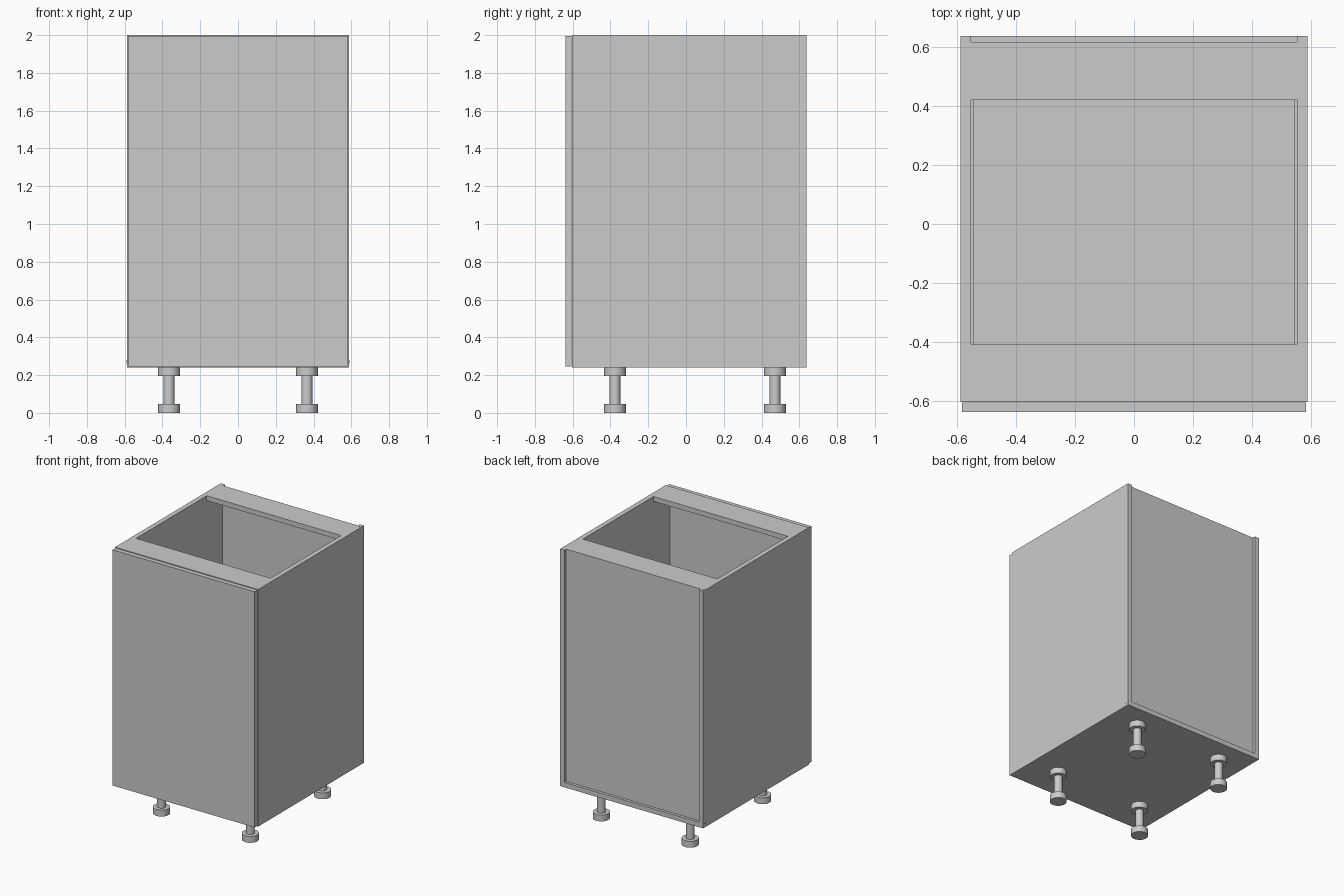
import bpy, bmesh, math
from mathutils import Matrix

if "Cube" in bpy.data.objects:
    bpy.data.objects.remove(bpy.data.objects["Cube"])

T = 0.036                       # board thickness
W, IN = 0.588, 0.588 - T        # outer and inner half width
Z0, Z1 = 0.24, 2.0              # carcass bottom and top
FRONT, BACK, DOOR = -0.603, 0.638, -0.638
BACK_FACE = 0.617               # recessed rear face of the back panel


def finish(name, bm):
    mesh = bpy.data.meshes.new(name)
    bmesh.ops.recalc_face_normals(bm, faces=bm.faces)
    bm.to_mesh(mesh)
    bm.free()
    ob = bpy.data.objects.new(name, mesh)
    bpy.context.collection.objects.link(ob)
    return ob


def box(name, x0, x1, y0, y1, z0, z1):
    bm = bmesh.new()
    mat = Matrix.Translation(((x0 + x1) / 2, (y0 + y1) / 2, (z0 + z1) / 2))
    mat = mat @ Matrix.Diagonal((x1 - x0, y1 - y0, z1 - z0, 1))
    bmesh.ops.create_cube(bm, size=1, matrix=mat)
    return finish(name, bm)


def leg(name, x, y):
    """Adjustable foot: turned profile spun around z."""
    profile = [(0, 0), (0.058, 0), (0.058, 0.047), (0.029, 0.047),
               (0.029, 0.195), (0.058, 0.195), (0.058, Z0), (0, Z0)]
    bm = bmesh.new()
    verts = [bm.verts.new((r, 0, z)) for r, z in profile]
    edges = [bm.edges.new(p) for p in zip(verts, verts[1:])]
    bmesh.ops.spin(bm, geom=verts + edges, cent=(0, 0, 0), axis=(0, 0, 1),
                   angle=math.tau, steps=32)
    bmesh.ops.remove_doubles(bm, verts=bm.verts, dist=1e-4)
    ob = finish(name, bm)
    ob.location = (x, y, 0)
    bpy.ops.object.select_all(action='DESELECT')
    ob.select_set(True)
    bpy.context.view_layer.objects.active = ob
    bpy.ops.object.shade_smooth_by_angle(angle=math.radians(35))


def peg(name, loc, rot):
    """Tiny oval fitting set into the board, barely proud of it."""
    bm = bmesh.new()
    bmesh.ops.create_cone(bm, cap_ends=True, segments=12, radius1=1, radius2=1, depth=1,
                          matrix=Matrix.Diagonal((0.005, 0.009, 0.004, 1)))
    ob = finish(name, bm)
    ob.location, ob.rotation_euler = loc, rot


# Side panels with small fittings, and feet
for side, s in (("left", -1), ("right", 1)):
    xs = sorted((s * IN, s * W))
    box(side + "_side_panel", *xs, FRONT, BACK, Z0, Z1)
    peg(side + "_top_fitting", (s * 0.571, 0.612, Z1 - 0.001), (0, 0, 0))
    peg(side + "_lower_fitting", (s * (W - 0.001), 0.61, 0.27), (math.pi / 2, 0, math.pi / 2))
    leg(side + "_front_leg", s * 0.365, -0.376)
    leg(side + "_back_leg", s * 0.365, 0.471)

# Boards between the sides
box("bottom_panel", -IN, IN, FRONT, BACK, Z0, Z0 + T)
box("front_top_rail", -IN, IN, FRONT, -0.407, Z1 - T, Z1)
box("back_top_rail", -IN, IN, 0.421, 0.605, Z1 - T, Z1)
box("back_panel", -IN, IN, 0.605, BACK_FACE, Z0 + T, Z1)
box("shelf", -IN + 0.006, IN - 0.006, -0.57, 0.6, 1.1, 1.1 + T)

# Door across the whole front
box("door", -0.583, 0.583, DOOR, FRONT - 0.002, Z0 + 0.005, Z1 - 0.005)
